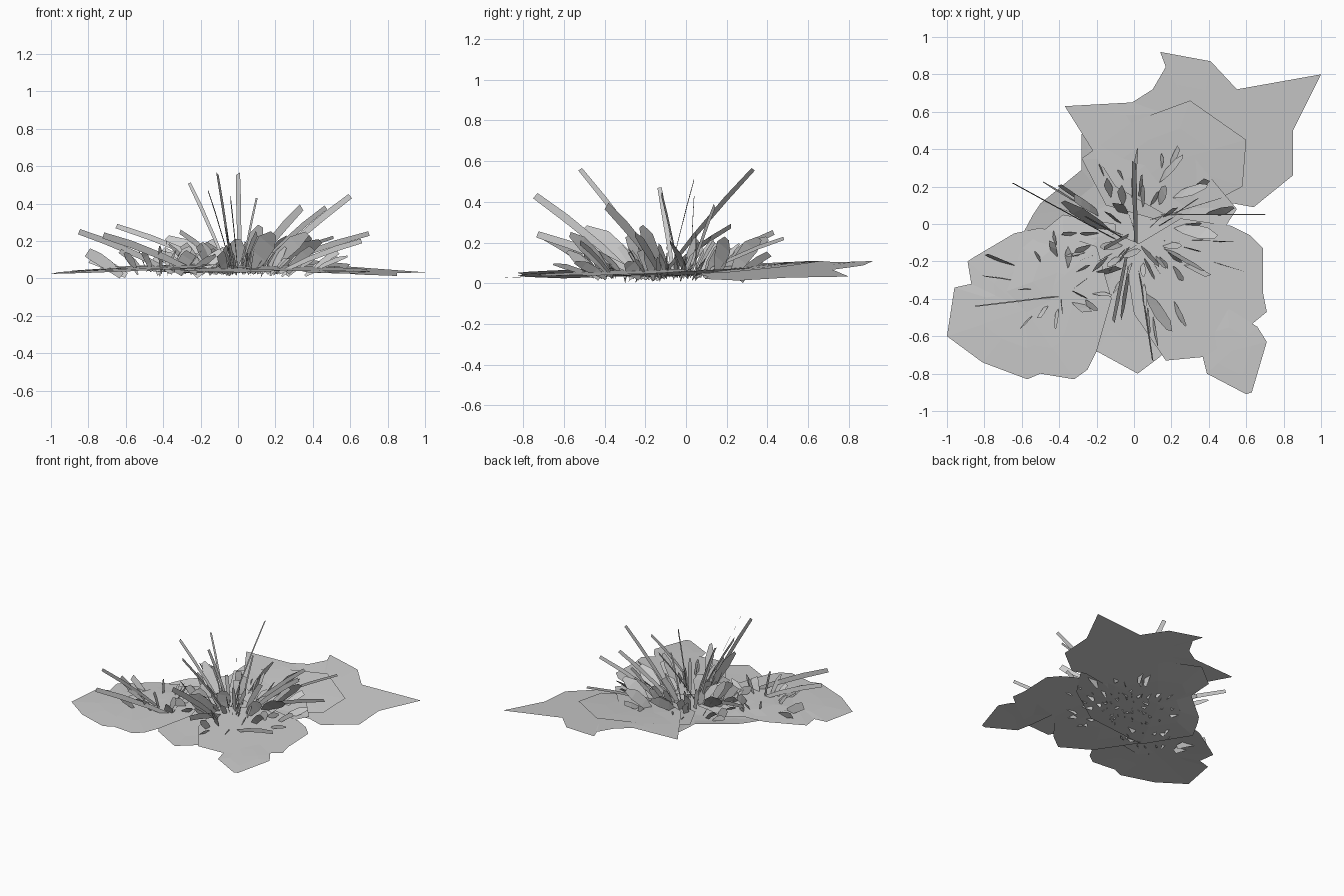
import bpy, math, random
from mathutils import Vector

random.seed(7)


def make(name, verts, faces):
    me = bpy.data.meshes.new(name)
    me.from_pydata(verts, [], faces)
    me.update()
    ob = bpy.data.objects.new(name, me)
    bpy.context.collection.objects.link(ob)
    return ob


def sheet(name, outline, z0, gx, gy, bulge):
    """Thin ground leaf: outline on a tilted plane, with a bulged middle ring."""
    n = len(outline)
    cx = sum(p[0] for p in outline) / n
    cy = sum(p[1] for p in outline) / n
    verts = []
    for s, b in ((1, 0), (0.55, 0.7)):
        for x, y in outline:
            x, y = cx + (x - cx) * s, cy + (y - cy) * s
            z = min(0.11, z0 + gx * x + gy * y) + bulge * b
            verts.append((x, y, max(0.004, z)))
    verts.append((cx, cy, z0 + gx * cx + gy * cy + bulge))
    faces = []
    for i in range(n):
        j = (i + 1) % n
        faces += [(i, j, n + j, n + i), (n + i, n + j, 2 * n)]
    # keep every sheet facing up
    area = sum(outline[i][0] * outline[(i + 1) % n][1] - outline[(i + 1) % n][0] * outline[i][1]
               for i in range(n))
    if area < 0:
        faces = [f[::-1] for f in faces]
    make(name, verts, faces)


def blade(store, base, tip, width, twist=0.0, bend=0.02, leaf=False):
    """Flat card whose width lies mostly in the vertical radial plane."""
    base, tip = Vector(base), Vector(tip)
    d = (tip - base).normalized()
    side = d.cross(Vector((0, 0, 1))).normalized()
    up = side.cross(d).normalized()
    w = (up * math.cos(twist) + side * math.sin(twist)) * width
    profile = ((0, 0.3), (0.35, 0.9), (0.7, 1.0), (1, 0.35)) if leaf else \
              ((0, 0.6), (0.35, 0.9), (0.7, 1.0), (1, 0.85))
    verts, faces = store
    k = len(verts)
    for t, f in profile:
        c = base.lerp(tip, t) + Vector((0, 0, 1)) * bend * math.sin(math.pi * t)
        for s in (-0.5, 0.5):
            p = c + w * f * s
            p.z = max(0, p.z)
            verts.append(p)
    for i in range(3):
        a = k + 2 * i
        faces.append((a, a + 1, a + 3, a + 2))


# Ground leaves
sheet("back_leaf", [(-0.37, 0.63), (-0.01, 0.65), (0.10, 0.72), (0.17, 0.84), (0.14, 0.92),
                    (0.41, 0.87), (0.55, 0.72), (1.0, 0.80), (0.85, 0.50), (0.85, 0.26),
                    (0.64, 0.09), (0.53, 0.11), (0.2, 0.03), (-0.1, 0.2)], 0.07, -0.085, 0.06, 0.0)
sheet("centre_leaf", [(-0.28, 0.48), (-0.28, 0.29), (-0.5, 0.11), (-0.54, 0.05), (-0.62, -0.1),
                      (-0.4, -0.4), (0.1, -0.35), (0.4, -0.15), (0.55, 0.08), (0.2, 0.5),
                      (-0.1, 0.62)], 0.058, 0, 0.06, -0.025)
sheet("left_leaf", [(-0.64, -0.05), (-0.86, -0.18), (-0.89, -0.20), (-0.87, -0.32), (-0.96, -0.34),
                    (-1.0, -0.60), (-0.81, -0.74), (-0.57, -0.83), (-0.50, -0.80), (-0.32, -0.83),
                    (-0.25, -0.78), (-0.20, -0.68), (-0.12, -0.4), (-0.2, -0.12), (-0.5, -0.02)],
      0.092, 0.05, 0.03, 0.008)
sheet("front_leaf", [(-0.45, -0.35), (-0.20, -0.68), (0.02, -0.80), (0.14, -0.71), (0.3, -0.5),
                     (0.25, -0.2), (-0.1, -0.05), (-0.35, -0.1)], 0.068, 0, 0.045, -0.005)
sheet("right_leaf", [(0.52, -0.01), (0.62, -0.06), (0.69, -0.13), (0.69, -0.37), (0.71, -0.47),
                     (0.60, -0.56), (0.38, -0.71), (0.17, -0.73), (0.0, -0.48), (-0.05, -0.15),
                     (0.25, 0.03)], 0.075, -0.03, 0.035, 0.0)
sheet("front_right_leaf", [(0.39, -0.80), (0.60, -0.91), (0.63, -0.90), (0.71, -0.63), (0.66, -0.55),
                           (0.5, -0.45), (0.33, -0.5), (0.36, -0.68)], 0.062, 0, 0.04, 0.004)
# Overlapping inner leaves
sheet("inner_left_leaf", [(-0.1, 0.0), (-0.38, 0.05), (-0.6, -0.13), (-0.68, -0.36), (-0.5, -0.55),
                          (-0.25, -0.5), (-0.1, -0.25)], 0.055, -0.02, 0.02, 0.012)
sheet("inner_back_leaf", [(-0.15, 0.1), (-0.28, 0.35), (0.0, 0.55), (0.3, 0.66), (0.6, 0.45),
                          (0.58, 0.2), (0.2, 0.0)], 0.05, -0.03, 0.1, 0.005)

# Long strap blades: base xy, tip xyz, width, twist
long_blades = ([], [])
for bx, by, x, y, z, w, tw in [
        (0.01, -0.12, 0.00, 0.33, 0.56, 0.035, 0.8), (-0.03, -0.12, -0.65, 0.22, 0.28, 0.03, 0.2),
        (-0.22, -0.41, -0.72, -0.70, 0.23, 0.04, 0), (-0.35, -0.38, -0.85, -0.44, 0.25, 0.035, -0.2),
        (0.0, -0.25, -0.04, -0.74, 0.43, 0.04, 0), (-0.03, -0.12, -0.11, -0.52, 0.56, 0.03, 0.7),
        (-0.05, -0.08, -0.26, 0.04, 0.51, 0.02, 0.4), (-0.03, -0.06, -0.16, -0.13, 0.47, 0.025, 0.9),
        (0.12, -0.03, 0.60, -0.12, 0.44, 0.035, 0), (0.1, 0.05, 0.70, 0.05, 0.24, 0.03, 0.2),
        (0.06, 0.05, 0.51, 0.48, 0.22, 0.02, 0), (0.08, 0.02, 0.47, 0.14, 0.38, 0.03, 0.1),
        (0.05, -0.1, 0.34, -0.39, 0.38, 0.05, 0), (0.02, 0.02, 0.10, 0.04, 0.43, 0.012, 0),
        (0.02, -0.2, 0.10, -0.73, 0.24, 0.04, 0.2), (-0.05, 0.05, -0.31, 0.43, 0.25, 0.03, 0),
        (0.22, -0.36, 0.66, -0.52, 0.20, 0.03, 0)]:
    blade(long_blades, (bx, by, 0.03), (x, y, z), w, tw, 0.015)
make("long_blades", *long_blades)

# Broad shards
shards = ([], [])
for bx, by, x, y, z, w, tw in [
        (0.2, 0.15, 0.39, 0.20, 0.22, 0.09, 0.6), (0.2, 0.0, 0.44, -0.07, 0.20, 0.10, 0.8),
        (0.07, -0.36, 0.19, -0.57, 0.24, 0.11, 0.6), (0.12, 0.22, 0.26, 0.36, 0.22, 0.08, 0.5),
        (-0.12, -0.05, -0.38, 0.12, 0.22, 0.09, 0.7), (0.15, -0.12, 0.37, -0.25, 0.24, 0.08, 0.3),
        (-0.02, -0.22, -0.07, -0.50, 0.27, 0.11, 0.2), (-0.02, 0.12, 0.02, 0.40, 0.22, 0.07, 0.3),
        (-0.03, -0.14, 0.0, -0.17, 0.21, 0.10, 1.2), (0.05, -0.12, 0.12, -0.22, 0.28, 0.10, 0.3)]:
    blade(shards, (bx, by, 0.03), (x, y, z), w, tw, 0.02, True)
make("broad_shards", *shards)

# Small leaves radiating from the main clump and the left clump
small = ([], [])
for cx, cy, count, r0, r1 in [(0.02, -0.08, 60, 0.06, 0.40), (-0.40, -0.33, 18, 0.06, 0.24)]:
    for i in range(count):
        a = 2 * math.pi * (i * 0.618 + random.uniform(-0.03, 0.03))
        r = random.uniform(r0, r1)
        length = random.uniform(0.12, 0.23)
        rise = math.radians(random.uniform(65, 80) - 45 * r / r1 + random.uniform(-8, 8))
        base = Vector((cx + r * math.cos(a), cy + r * math.sin(a), random.uniform(0.01, 0.05)))
        step = Vector((math.cos(a) * math.cos(rise), math.sin(a) * math.cos(rise), math.sin(rise)))
        blade(small, base, base + step * length, random.uniform(0.025, 0.075),
              random.uniform(-0.9, 0.9), 0.01, random.random() < 0.5)
make("small_leaves", *small)
